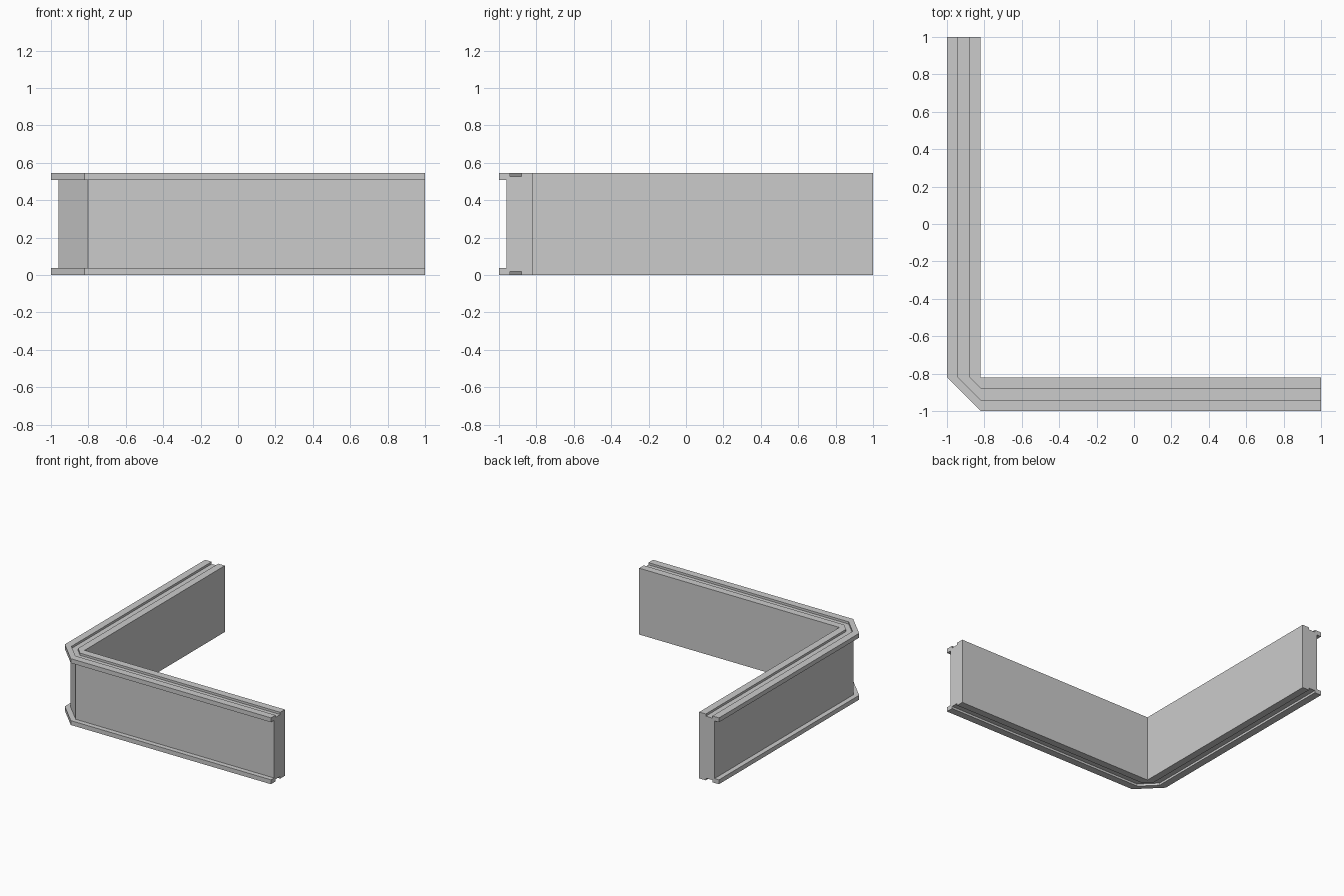
import bpy, bmesh

cube = bpy.data.objects.get("Cube")
if cube:
    bpy.data.objects.remove(cube, do_unlink=True)

INNER, HEIGHT = 0.82, 0.545
FLANGE, GROOVE = 0.036, 0.018

grey = bpy.data.materials.new("light_grey")
grey.use_nodes = True
colour = (0.6, 0.6, 0.6, 1)
grey.diffuse_color = colour
grey.node_tree.nodes["Principled BSDF"].inputs["Base Color"].default_value = colour

# Half of the wall section: distance out from the inner face, height, start of the corner cut
lower = [(0, 0, INNER), (0.06, 0, INNER), (0.06, GROOVE, INNER),
         (0.12, GROOVE, INNER), (0.12, 0, INNER), (0.18, 0, INNER),
         (0.18, FLANGE, INNER), (0.14, FLANGE, 0.803)]
section = lower + [(d, HEIGHT - z, k) for d, z, k in reversed(lower)]

# Sweep the section along one arm, across the cut corner and along the other arm
bm = bmesh.new()
rings = [[], [], [], []]
for d, z, k in section:
    out = -INNER - d
    for ring, (x, y) in zip(rings, [(out, 1), (out, -k), (-k, out), (1, out)]):
        ring.append(bm.verts.new((x, y, z)))
count = len(section)
for a, b in zip(rings, rings[1:]):
    for i in range(count):
        j = (i + 1) % count
        bm.faces.new((a[i], a[j], b[j], b[i]))

# End faces
bm.faces.new(rings[0])
bm.faces.new(rings[-1])
bmesh.ops.remove_doubles(bm, verts=bm.verts[:], dist=0.0001)
bmesh.ops.recalc_face_normals(bm, faces=bm.faces[:])

mesh = bpy.data.meshes.new("corner_wall")
bm.to_mesh(mesh)
bm.free()
mesh.materials.append(grey)
wall = bpy.data.objects.new("corner_wall", mesh)
bpy.context.collection.objects.link(wall)
